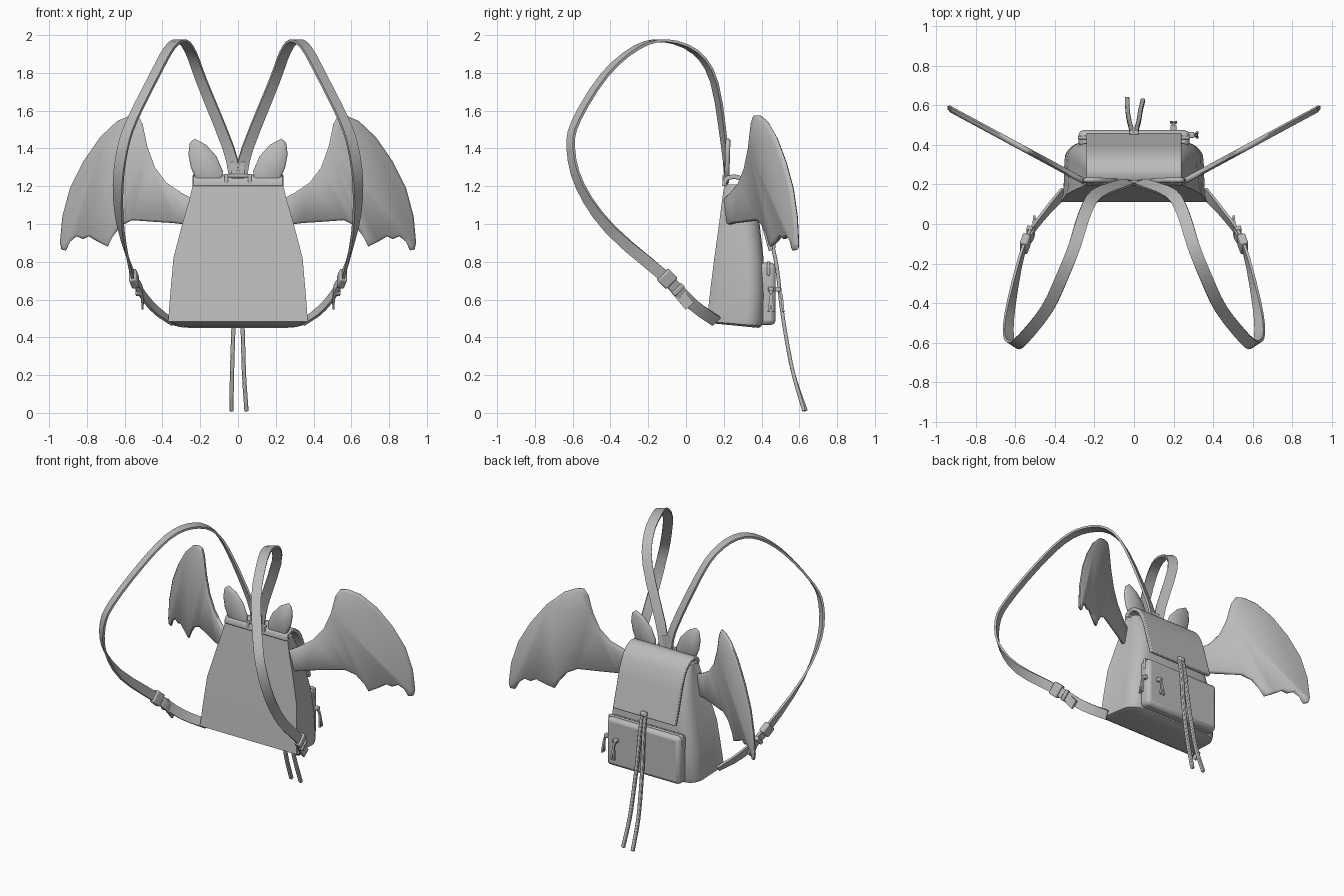
import bpy, bmesh, math
from mathutils import Vector

if "Cube" in bpy.data.objects:
    bpy.data.objects.remove(bpy.data.objects["Cube"])

GREY = (0.5, 0.5, 0.5, 1)
mat = bpy.data.materials.new("plain_grey")
mat.use_nodes = True
mat.diffuse_color = GREY
mat.node_tree.nodes["Principled BSDF"].inputs["Base Color"].default_value = GREY


def finish(name, bm, bevel=0, angle=40, segments=2):
    bmesh.ops.recalc_face_normals(bm, faces=bm.faces)
    me = bpy.data.meshes.new(name)
    bm.to_mesh(me)
    bm.free()
    me.materials.append(mat)
    ob = bpy.data.objects.new(name, me)
    bpy.context.collection.objects.link(ob)
    if bevel:
        mod = ob.modifiers.new("soft_edges", "BEVEL")
        mod.width, mod.segments = bevel, segments
        mod.limit_method = "ANGLE"
    bpy.ops.object.select_all(action="DESELECT")
    ob.select_set(True)
    bpy.context.view_layer.objects.active = ob
    bpy.ops.object.shade_smooth_by_angle(angle=math.radians(angle))
    return ob


def loft(name, rings, **kw):
    """Skin closed rings of equal length and cap both ends."""
    bm = bmesh.new()
    vs = [[bm.verts.new(p) for p in r] for r in rings]
    n = len(vs[0])
    for a, b in zip(vs, vs[1:]):
        for i in range(n):
            j = (i + 1) % n
            bm.faces.new((a[i], a[j], b[j], b[i]))
    bm.faces.new(vs[0])
    bm.faces.new(vs[-1])
    return finish(name, bm, **kw)


def spline(points, steps):
    """Catmull-Rom through the points."""
    ps = [Vector(p) for p in points]
    ps = [2 * ps[0] - ps[1]] + ps + [2 * ps[-1] - ps[-2]]
    out = []
    for a, b, c, d in zip(ps, ps[1:], ps[2:], ps[3:]):
        for k in range(steps):
            t = k / steps
            out.append(0.5 * (2 * b + (c - a) * t + (2 * a - 5 * b + 4 * c - d) * t * t
                              + (3 * b - a - 3 * c + d) * t ** 3))
    return out + [ps[-2]]


def ribbon(name, path, across, width, thick, steps=3, **kw):
    """Flat band along a path; across gives the width direction at each point."""
    pts, dirs = spline(path, steps), spline(across, steps)
    rings = []
    for i, p in enumerate(pts):
        t = (pts[min(i + 1, len(pts) - 1)] - pts[max(i - 1, 0)]).normalized()
        w = (dirs[i] - t * dirs[i].dot(t)).normalized()
        n = t.cross(w) * thick / 2
        w = w * width / 2
        rings.append([p + w + n, p - w + n, p - w - n, p + w - n])
    return loft(name, rings, **kw)


def box(name, centre, size, axes=None, bevel=0.008):
    axes = axes or [Vector((1, 0, 0)), Vector((0, 1, 0)), Vector((0, 0, 1))]
    u, v, w = [a * s / 2 for a, s in zip(axes, size)]
    c = Vector(centre)
    ring = lambda o: [c + o + u + v, c + o - u + v, c + o - u - v, c + o + u - v]
    return loft(name, [ring(-w), ring(w)], bevel=bevel)


def body_ring(z, wf, wb, yf, yb, tilt=0.0):
    """Flat front panel, sides easing into rounded back corners."""
    half = [(wf, yf), (wf - 0.012, yf + 0.04)]
    r = min(0.09, (yb - yf) * 0.45)
    for k in range(6):
        a = k / 5 * math.pi / 2
        half.append((wb - r + r * math.cos(a), yb - r + r * math.sin(a)))
    full = half + [(-x, y) for x, y in reversed(half)]
    return [(x, y, z - tilt * (y - yf) / (yb - yf)) for x, y in full]


# Bag body
loft("bag_body", [body_ring(*r) for r in (
    (0.475, 0.34, 0.32, 0.13, 0.385, 0.025),
    (0.485, 0.37, 0.35, 0.11, 0.40, 0.025),
    (0.51, 0.368, 0.352, 0.113, 0.41, 0.02),
    (0.66, 0.356, 0.338, 0.13, 0.415),
    (0.82, 0.342, 0.315, 0.15, 0.41),
    (1.0, 0.295, 0.275, 0.175, 0.39),
    (1.12, 0.26, 0.25, 0.19, 0.35),
    (1.21, 0.238, 0.23, 0.203, 0.29))], angle=35)

# Flap folding over the top and down the back
profile = [(0.203, 1.20), (0.21, 1.235), (0.25, 1.25), (0.29, 1.24), (0.335, 1.20),
           (0.375, 1.12), (0.405, 1.02), (0.45, 0.86)]
flap_path = [(0, y, z) for y, z in profile]
ribbon("flap", flap_path, [(1, 0, 0)] * len(profile), 0.48, 0.024, bevel=0.006)

# Back pocket with its zip ridge
box("back_pocket", (0, 0.43, 0.63), (0.56, 0.09, 0.33), bevel=0.025)
box("pocket_ridge", (0, 0.437, 0.765), (0.568, 0.018, 0.075), bevel=0.006)

# Zip pulls
for name, x, y, out in (("back_zip_pull", 0.20, 0.485, (0, 1, 0)),
                        ("side_zip_pull", 0.29, 0.45, (1, 0, 0))):
    o, base = Vector(out), Vector((x, y, 0.655))
    side = Vector((o.y, o.x, 0))
    box(name + "_slider", base, (0.03, 0.03, 0.025), bevel=0.005)
    for s in (-1, 1):
        path = [base, base + o * 0.02 - Vector((0, 0, 0.03)),
                base + o * 0.03 + side * 0.012 * s - Vector((0, 0, 0.12))]
        ribbon(name + "_tassel", path, [side] * 3, 0.012, 0.012)

# Grab handle and strap anchor
box("grab_handle", (0, 0.205, 1.255), (0.14, 0.018, 0.02), bevel=0.005)
for s in (-1, 1):
    box("handle_end", (0.062 * s, 0.202, 1.235), (0.02, 0.02, 0.05), bevel=0.005)
box("strap_anchor", (0, 0.21, 1.27), (0.075, 0.02, 0.12), bevel=0.005)

# Drawn cords hanging from the flap
box("cord_bead", (0, 0.46, 0.885), (0.045, 0.03, 0.03))
for s, end in ((-1, (-0.035, 0.635, 0.01)), (1, (0.045, 0.625, 0.01))):
    path = [(0.012 * s, 0.455, 0.90), (0.014 * s, 0.483, 0.76), (0.02 * s, 0.503, 0.58),
            (0.026 * s, 0.53, 0.40), (0.032 * s, 0.57, 0.20), end]
    ribbon("hanging_cord", path, [(1, 0, 0)] * 6, 0.022, 0.02, bevel=0.004)

# Shoulder strap path: position and width direction, for the +x side
strap = [((0.015, 0.215, 1.24), (1, 0.2, 0)), ((0.05, 0.205, 1.40), (1, 0.4, 0)),
         ((0.19, 0.15, 1.75), (0.9, 0.5, 0)), ((0.25, 0.05, 1.91), (0.85, 0.55, 0)),
         ((0.30, -0.11, 1.97), (0.8, 0.6, 0)), ((0.36, -0.26, 1.935), (0.8, 0.6, 0)),
         ((0.44, -0.43, 1.79), (0.8, 0.6, 0)), ((0.56, -0.58, 1.55), (0.8, 0.55, 0)),
         ((0.61, -0.61, 1.40), (0.8, 0.5, 0)), ((0.635, -0.56, 1.20), (0.7, 0.6, 0.1)),
         ((0.62, -0.40, 0.97), (0.4, 0.7, 0.4)), ((0.55, -0.10, 0.71), (0, 0.64, 0.77)),
         ((0.46, 0.04, 0.57), (0, 0.64, 0.77)), ((0.355, 0.16, 0.485), (0, 0.9, 0.4))]

# Wing outline in front projection, for the +x side
wing = [(0.23, 1.13), (0.30, 1.165), (0.38, 1.22), (0.44, 1.30), (0.48, 1.41), (0.505, 1.53),
        (0.53, 1.575), (0.57, 1.575), (0.64, 1.545), (0.73, 1.46), (0.82, 1.33), (0.89, 1.19),
        (0.93, 1.04), (0.943, 0.90), (0.935, 0.865), (0.91, 0.86), (0.89, 0.905), (0.855, 0.935),
        (0.82, 0.92), (0.79, 0.935), (0.74, 0.905), (0.69, 0.88), (0.665, 0.93), (0.62, 0.99),
        (0.56, 1.02), (0.45, 1.012), (0.34, 1.005), (0.23, 0.99)]

ear = [(0.09, 1.21), (0.08, 1.28), (0.115, 1.36), (0.17, 1.42), (0.23, 1.452), (0.255, 1.43),
       (0.263, 1.37), (0.25, 1.30), (0.21, 1.21)]


def plate(name, outline, depth, thick, rim):
    """Cushioned panel: full outline at mid depth, shrunk outlines front and back."""
    n = len(outline)
    area = sum(a[0] * b[1] - b[0] * a[1] for a, b in zip(outline, outline[1:] + outline[:1]))
    turn = math.copysign(1, area)
    inner = []
    for i, (x, z) in enumerate(outline):
        a, b = outline[i - 1], outline[(i + 1) % n]
        t = Vector((b[0] - a[0], b[1] - a[1])).normalized()
        inner.append((x - t.y * rim * turn, z + t.x * rim * turn))
    rings = [[(x, depth(x, z) + o * thick, z) for x, z in pts] for pts, o in
             ((inner, -0.5), (outline, -0.2), (outline, 0.2), (inner, 0.5))]
    return loft(name, rings, angle=60)


for s, label in ((1, "left"), (-1, "right")):
    flip = lambda p: (p[0] * s, p[1], p[2])
    pts = [flip(p) for p, w in strap]
    dirs = [flip(w) for p, w in strap]
    ribbon(label + "_strap", pts, dirs, 0.062, 0.014, angle=30)

    # Buckle with a loose tail
    along = Vector(flip((-0.25, 0.64, -0.64))).normalized()
    across = Vector((0, 0.7, 0.7))
    across = (across - along * across.dot(along)).normalized()
    out = along.cross(across)
    at = Vector(flip((0.55, -0.10, 0.71)))
    box(label + "_buckle", at, (0.085, 0.04, 0.07), (across, out, along))
    box(label + "_keeper", at + along * 0.085, (0.074, 0.03, 0.025), (across, out, along), 0.005)
    tail = [at, at + along * 0.07 + Vector((-0.02 * s, 0, -0.01)),
            at + Vector((-0.045 * s, 0.12, -0.145))]
    ribbon(label + "_strap_tail", tail, [across] * 3, 0.058, 0.012)

    # Wing and ear
    plate(label + "_wing", [(x * s, z) for x, z in wing],
          lambda x, z: 0.22 + 0.54 * (abs(x) - 0.26), 0.034, 0.012)
    plate(label + "_ear", [(x * s, z) for x, z in ear],
          lambda x, z: 0.215 + 0.03 * (z - 1.2), 0.026, 0.01)
